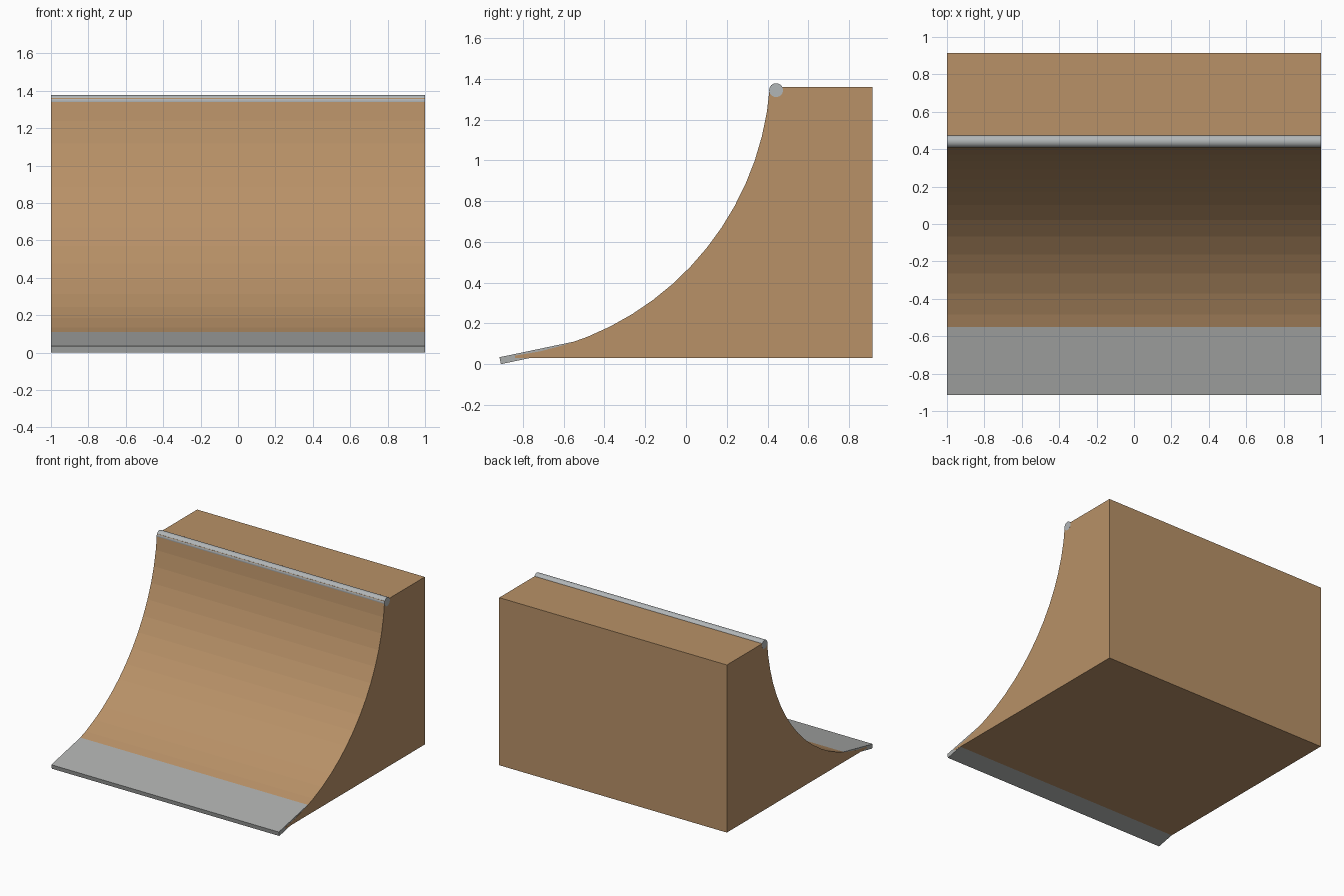
import bpy, bmesh, math

if "Cube" in bpy.data.objects:
    bpy.data.objects.remove(bpy.data.objects["Cube"])


def material(name, rgb):
    m = bpy.data.materials.new(name)
    m.diffuse_color = (*rgb, 1.0)
    m.use_nodes = True
    m.node_tree.nodes["Principled BSDF"].inputs["Base Color"].default_value = m.diffuse_color
    return m


plywood = material("plywood", (0.479, 0.283, 0.136))
plate_grey = material("plate grey", (0.41, 0.42, 0.412))
steel = material("coping steel", (0.44, 0.465, 0.475))


def extrude_x(name, profile, half_width, mat):
    """Sweep a closed (y, z) outline along x, centred on x = 0."""
    bm = bmesh.new()
    left = [bm.verts.new((-half_width, y, z)) for y, z in profile]
    right = [bm.verts.new((half_width, y, z)) for y, z in profile]
    n = len(profile)
    bm.faces.new(left)
    bm.faces.new(right[::-1])
    for i in range(n):
        j = (i + 1) % n
        bm.faces.new((left[i], right[i], right[j], left[j]))
    bmesh.ops.recalc_face_normals(bm, faces=bm.faces[:])
    mesh = bpy.data.meshes.new(name)
    bm.to_mesh(mesh)
    bm.free()
    mesh.materials.append(mat)
    obj = bpy.data.objects.new(name, mesh)
    bpy.context.collection.objects.link(obj)
    return obj


# Ramp body: circular transition, deck, back and base
CY, CZ, R, SEGMENTS = -1.02, 1.465, 1.435, 16
start = math.asin((-0.84 - CY) / R)
end = math.acos((CZ - 1.36) / R)
curve = []
for i in range(SEGMENTS + 1):
    a = start + (end - start) * i / SEGMENTS
    curve.append((CY + R * math.sin(a), CZ - R * math.cos(a)))
extrude_x("ramp_body", curve + [(0.915, 1.36), (0.915, 0.03), (-0.84, 0.03)],
          0.9995, plywood)

# Sloping entry plate at the foot of the ramp
extrude_x("entry_plate",
          [(-0.915, 0.034), (-0.545, 0.1115), (-0.538, 0.078), (-0.908, 0.0)],
          0.999, plate_grey)

# Round coping pipe along the lip
pipe = [(0.442 + 0.034 * math.cos(2 * math.pi * i / 24),
         1.344 + 0.034 * math.sin(2 * math.pi * i / 24)) for i in range(24)]
coping = extrude_x("coping_pipe", pipe, 1.0, steel)
bpy.context.view_layer.objects.active = coping
coping.select_set(True)
bpy.ops.object.shade_smooth_by_angle(angle=math.radians(30))
